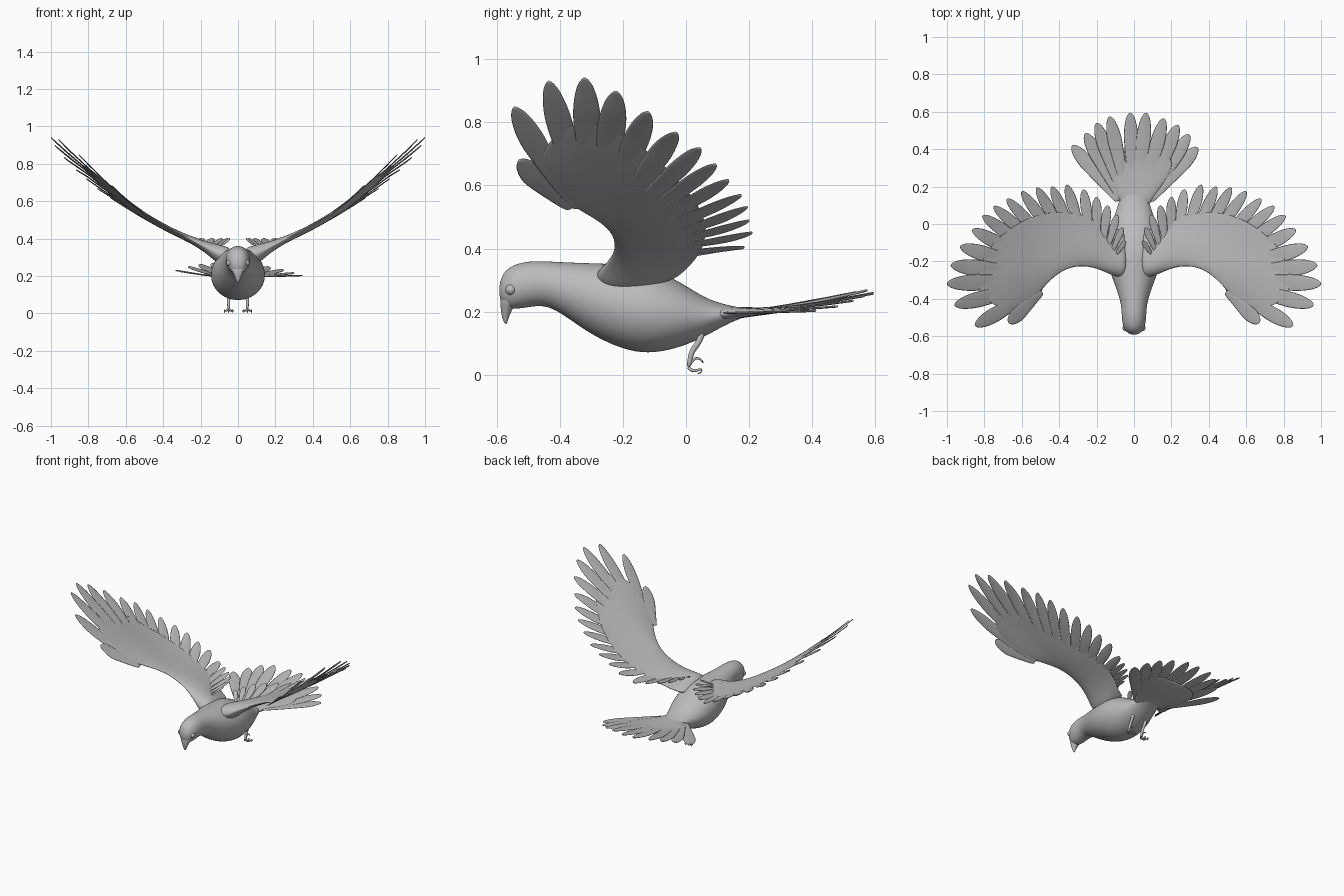
import bpy, bmesh, math
from mathutils import Vector

cube = bpy.data.objects.get("Cube")
if cube:
    bpy.data.objects.remove(cube, do_unlink=True)

grey = bpy.data.materials.new("plain_grey")
grey.use_nodes = True
tone = (0.5, 0.5, 0.5, 1)
grey.diffuse_color = tone
grey.node_tree.nodes["Principled BSDF"].inputs["Base Color"].default_value = tone


def interp(x, table):
    """Piecewise linear lookup in (x, value) pairs."""
    if x <= table[0][0]:
        return table[0][1]
    for (a, va), (b, vb) in zip(table, table[1:]):
        if x <= b:
            return va + (vb - va) * (x - a) / (b - a)
    return table[-1][1]


def loft(bm, rings):
    """Skin closed rings of equal length and cap both ends."""
    loops = [[bm.verts.new(p) for p in ring] for ring in rings]
    count = len(loops[0])
    for low, high in zip(loops, loops[1:]):
        for i in range(count):
            j = (i + 1) % count
            bm.faces.new((low[i], low[j], high[j], high[i]))
    bm.faces.new(loops[0])
    bm.faces.new(loops[-1])


def finish(bm, name, levels=1):
    bmesh.ops.recalc_face_normals(bm, faces=bm.faces[:])
    mesh = bpy.data.meshes.new(name)
    bm.to_mesh(mesh)
    bm.free()
    mesh.materials.append(grey)
    mesh.shade_smooth()
    obj = bpy.data.objects.new(name, mesh)
    bpy.context.collection.objects.link(obj)
    if levels:
        mod = obj.modifiers.new("smooth", "SUBSURF")
        mod.levels = mod.render_levels = levels


def oval(center, u, v, count=16):
    return [center + u * math.cos(a) + v * math.sin(a)
            for a in (math.tau * k / count for k in range(count))]


def tube(bm, points, start, end):
    """Tapered limb through the given points."""
    pts = [Vector(p) for p in points]
    rings = []
    for i, p in enumerate(pts):
        along = (pts[min(i + 1, len(pts) - 1)] - pts[max(i - 1, 0)]).normalized()
        u = along.cross(Vector((1, 0, 0)))
        if u.length < 0.2:
            u = along.cross(Vector((0, 0, 1)))
        u.normalize()
        r = start + (end - start) * i / (len(pts) - 1)
        rings.append(oval(p, u * r, along.cross(u) * r, 8))
    loft(bm, rings)


def feather(bm, root, tip, half, height, side=1, tilt=0.1):
    """Flat rounded blade from root to tip, draped over a height function."""
    root, tip = Vector(root), Vector(tip)
    along = (tip - root).normalized()
    across = Vector((-along.y, along.x))
    rings = []
    steps = 14
    for i in range(steps + 1):
        t = math.sin(math.pi / 2 * i / steps)
        width = half * (0.4 + 0.6 * min(t / 0.7, 1))
        if t > 0.7:
            width *= math.sqrt(max(0.006, 1 - ((t - 0.7) / 0.3) ** 2))
        mid = root.lerp(tip, t)
        ring = []
        for k in range(8):
            a = math.tau * k / 8
            offset = width * math.cos(a)
            p = mid + across * offset
            z = height(p.x, p.y, t) + tilt * offset + 0.004 * math.sin(a)
            ring.append((side * p.x, p.y, z))
        rings.append(ring)
    loft(bm, rings)


# Body and head: y, top, bottom, half width
body_sections = [
    (-.592, .285, .25, .015), (-.58, .325, .215, .04), (-.55, .35, .205, .06),
    (-.5, .362, .213, .067), (-.45, .362, .22, .068), (-.4, .359, .198, .078),
    (-.33, .357, .145, .102), (-.25, .355, .098, .134), (-.16, .352, .066, .149),
    (-.08, .33, .068, .147), (0, .285, .092, .126), (.06, .245, .12, .1),
    (.12, .224, .155, .083), (.17, .214, .178, .066), (.2, .208, .186, .035)]
bm = bmesh.new()
loft(bm, [oval(Vector((0, y, (top + low) / 2)), Vector((w, 0, 0)),
               Vector((0, 0, (top - low) / 2)))
          for y, top, low, w in body_sections])
finish(bm, "body", 2)

# Hooked beak: z, y, half width, half depth
bm = bmesh.new()
loft(bm, [oval(Vector((0, y, z)), Vector((w, 0, 0)), Vector((0, d, 0)), 12)
          for z, y, w, d in [(.26, -.556, .047, .03), (.23, -.563, .037, .027),
                             (.205, -.569, .022, .018), (.18, -.573, .012, .011),
                             (.16, -.57, .003, .003)]])
finish(bm, "beak")

# Wing surface height rises along the span, with a shallow hollow mid wing
span_rise = [(0, .3), (.06, .305), (.11, .318), (.15, .342), (.2, .372), (.3, .425),
             (.45, .503), (.6, .59), (.75, .685), (.9, .785), (1.02, .875)]


def wing_height(x, y):
    hollow = max(0, 1 - (y / 0.25) ** 2) * max(0, 1 - ((x - 0.5) / 0.3) ** 2)
    return interp(x, span_rise) - 0.5 * max(0, x - 0.5) * y - 0.025 * hollow


def quill_height(x, y, t):
    return max(wing_height(x, y), 0.35 + 0.05 * t)


# Wing stations: leading x, y, trailing x, y, half thickness
wing_stations = [
    (.03, -.3, .04, -.04, .05), (.08, -.295, .08, -.02, .052), (.12, -.285, .12, 0, .05),
    (.16, -.265, .165, .03, .034), (.24, -.235, .25, .06, .02),
    (.34, -.24, .38, .08, .015), (.42, -.29, .52, .07, .013), (.48, -.36, .65, .01, .011),
    (.54, -.42, .78, -.1, .009), (.6, -.455, .84, -.22, .008),
    (.66, -.465, .85, -.33, .006), (.71, -.455, .8, -.4, .004)]
wing_tips = [
    (.045, -.09), (.06, -.02), (.09, .05), (.14, .1), (.2, .145), (.27, .185), (.36, .21),
    (.44, .2), (.52, .195), (.6, .175), (.68, .135), (.75, .095), (.81, .045),
    (.865, -.03), (.93, -.12), (.98, -.22), (1, -.32), (.96, -.435), (.85, -.545),
    (.67, -.53)]
root_x = [(0, .1), (.3, .24), (.5, .36), (.7, .48), (1, .49)]
root_y = [(0, -.17), (.2, -.14), (.5, -.18), (.7, -.24), (1, -.36)]
half_width = [(0, .016), (.15, .028), (.3, .034), (.6, .036), (.8, .051), (1, .043)]

for side, label in ((1, "left"), (-1, "right")):
    # Arm and skin of the wing
    bm = bmesh.new()
    rings = []
    for lx, ly, tx, ty, thick in wing_stations:
        upper, lower = [], []
        for k in range(9):
            c = k / 8
            x, y = lx + (tx - lx) * c, ly + (ty - ly) * c
            z = wing_height(x, y)
            bulge = thick * math.sin(math.pi * c ** 0.6)
            upper.append((side * x, y, z + bulge))
            lower.append((side * x, y, z - bulge))
        rings.append(upper + lower[-2:0:-1])
    loft(bm, rings)
    finish(bm, label + "_wing", 2)

    # Flight feathers fanned along the trailing edge and tip
    bm = bmesh.new()
    for i, tip in enumerate(wing_tips):
        u = i / (len(wing_tips) - 1)
        feather(bm, (interp(u, root_x), interp(u, root_y)), tip,
                interp(u, half_width), quill_height, side)
    finish(bm, label + "_wing_feathers")

    # Eye
    bm = bmesh.new()
    bmesh.ops.create_uvsphere(bm, u_segments=16, v_segments=10, radius=0.017)
    bmesh.ops.translate(bm, verts=bm.verts[:], vec=(side * 0.045, -0.555, 0.27))
    finish(bm, label + "_eye", 0)

    # Leg with three spread toes and a curled hind toe
    bm = bmesh.new()
    x = side * 0.05
    tube(bm, [(x, .045, .15), (x, .052, .125), (x, .035, .095), (x, .018, .075),
              (x, .013, .05), (x, .008, .022)], .012, .008)
    for spread in (-0.022, 0, 0.022):
        tube(bm, [(x, .006, .025), (x + spread * .6, .018, .012),
                  (x + spread, .035, .014), (x + spread, .052, .02),
                  (x + spread, .05, .008), (x + spread, .035, .003)], .007, .002)
    tube(bm, [(x, .008, .03), (x, .022, .05), (x, .038, .055), (x, .052, .045),
              (x, .054, .036)], .007, .002)
    finish(bm, label + "_leg")

# Tail root spreading into a thin web: y, z, half width, half thickness
bm = bmesh.new()
loft(bm, [oval(Vector((.01, y, z)), Vector((w, 0, 0)), Vector((0, 0, t)))
          for y, z, w, t in [(.08, .19, .07, .03), (.15, .196, .1, .02),
                             (.22, .2, .155, .014), (.29, .205, .2, .01),
                             (.36, .213, .2, .007), (.41, .222, .13, .004)]])
finish(bm, "tail_base")

# Tail fan: tip x, y, z
tail_tips = [
    (-.33, .42, .23), (-.26, .485, .25), (-.2, .54, .262), (-.13, .575, .268),
    (-.02, .595, .26), (.065, .595, .258), (.16, .565, .25), (.235, .53, .235),
    (.295, .48, .217), (.34, .41, .203)]
bm = bmesh.new()
for tx, ty, tz in tail_tips:
    feather(bm, (tx * 0.25, .12), (tx, ty), .043,
            lambda x, y, t: 0.197 + (tz - 0.197) * t ** 1.5, 1, 0.05)
finish(bm, "tail_feathers")
